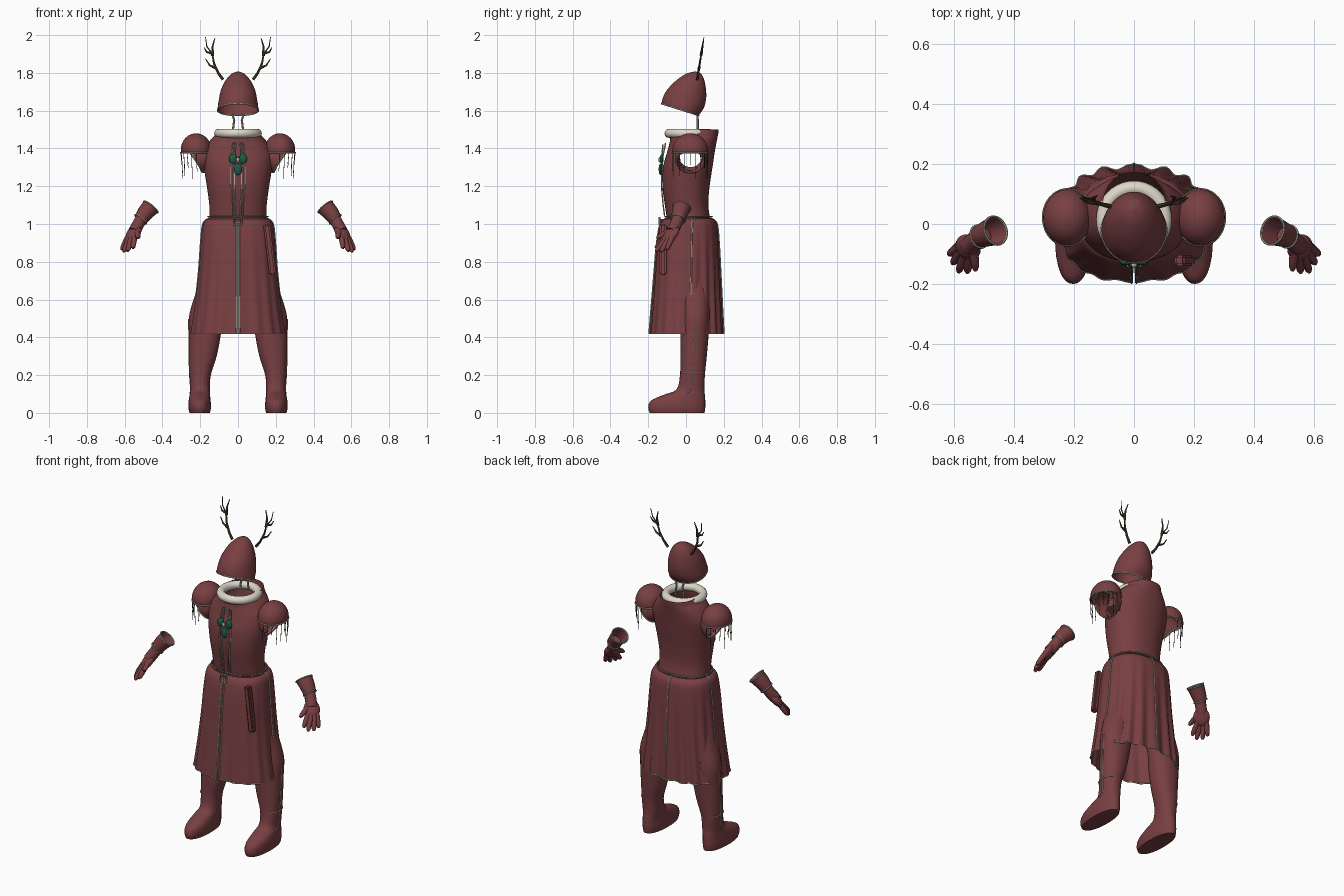
import bpy, bmesh, math
from mathutils import Vector, Matrix

if "Cube" in bpy.data.objects:
    bpy.data.objects.remove(bpy.data.objects["Cube"])


def material(name, rgb):
    m = bpy.data.materials.new(name)
    m.use_nodes = True
    m.diffuse_color = (*rgb, 1)
    m.node_tree.nodes["Principled BSDF"].inputs["Base Color"].default_value = (*rgb, 1)
    return m


RED = material("maroon cloth", (0.19, 0.05, 0.054))
CREAM = material("cream fur", (0.72, 0.68, 0.57))
TRIM = material("pale trim", (0.42, 0.40, 0.31))
HORN = material("antler brown", (0.09, 0.06, 0.035))
GREEN = material("green gem", (0.01, 0.11, 0.07))
DARK = material("dark thread", (0.05, 0.035, 0.03))


def add(name, mesh, mat):
    ob = bpy.data.objects.new(name, mesh)
    bpy.context.collection.objects.link(ob)
    mesh.materials.clear()
    mesh.materials.append(mat)
    return ob


def finish(name, bm, mat):
    bmesh.ops.recalc_face_normals(bm, faces=bm.faces)
    mesh = bpy.data.meshes.new(name)
    bm.to_mesh(mesh)
    bm.free()
    return add(name, mesh, mat)


def ring_point(row, a, e=2.0):
    """Point at angle a (0 = front) on a row of z, centre x, half width, front y, back y."""
    z, cx, rx, yf, yb = row
    power = lambda v: math.copysign(abs(v) ** (2 / e), v)
    return Vector((cx + rx * power(math.sin(a)),
                   (yf + yb) / 2 - (yb - yf) / 2 * power(math.cos(a)), z))


def smooth_rows(rows, steps):
    """Refine rows with a Catmull-Rom curve."""
    out = []
    for i in range(len(rows) - 1):
        p = [rows[max(0, min(len(rows) - 1, i + k))] for k in (-1, 0, 1, 2)]
        for s in range(steps):
            t = s / steps
            out.append([b + 0.5 * t * (c - a + t * (2*a - 5*b + 4*c - d + t * (3*(b - c) + d - a)))
                        for a, b, c, d in zip(*p)])
    return out + [list(rows[-1])]


def loft(rows, n=48, e=2.0, span=None, caps=False, point=None):
    bm = bmesh.new()
    a0, a1 = span or (0, 2 * math.pi)
    count = n + 1 if span else n
    point = point or (lambda r, a: ring_point(r, a, e))
    rings = [[bm.verts.new(point(r, a0 + (a1 - a0) * i / n)) for i in range(count)] for r in rows]
    for lo, hi in zip(rings, rings[1:]):
        for i in range(n):
            j = (i + 1) % count
            bm.faces.new((lo[i], lo[j], hi[j], hi[i]))
    if caps:
        bm.faces.new(rings[0])
        bm.faces.new(rings[-1])
    return bm


def tube(name, pts, radius, mat, radii=None, cyclic=False, caps=True, sides=1):
    cu = bpy.data.curves.new(name, "CURVE")
    cu.dimensions = "3D"
    cu.bevel_depth, cu.bevel_resolution, cu.use_fill_caps = radius, sides, caps
    sp = cu.splines.new("POLY")
    sp.points.add(len(pts) - 1)
    for i, p in enumerate(pts):
        sp.points[i].co = (*p, 1)
        sp.points[i].radius = radii[i] if radii else 1
    sp.use_cyclic_u = cyclic
    tmp = bpy.data.objects.new("tmp", cu)
    bpy.context.collection.objects.link(tmp)
    bpy.context.view_layer.update()
    mesh = bpy.data.meshes.new_from_object(tmp.evaluated_get(bpy.context.evaluated_depsgraph_get()))
    bpy.data.objects.remove(tmp)
    return add(name, mesh, mat)


def ball(name, matrix, mat, seg=24, cut=None):
    bm = bmesh.new()
    bmesh.ops.create_uvsphere(bm, u_segments=seg, v_segments=seg // 2, radius=1, matrix=matrix)
    if cut:
        bmesh.ops.bisect_plane(bm, geom=bm.verts[:] + bm.edges[:] + bm.faces[:], plane_co=(0, 0, cut),
                               plane_no=(0, 0, 1), clear_inner=True)
    return finish(name, bm, mat)


def scaled(loc, size):
    return Matrix.Translation(loc) @ Matrix.Diagonal((*size, 1))


# Torso shell, with open neck and arm holes
torso = smooth_rows([(1.02, 0, .152, -.10, .13), (1.1, 0, .152, -.112, .118), (1.2, 0, .165, -.125, .125),
                     (1.3, 0, .18, -.122, .14), (1.38, 0, .182, -.10, .152), (1.44, 0, .15, -.085, .163),
                     (1.475, 0, .118, -.085, .17), (1.5, 0, .105, -.08, .173)], 6)
bm = loft(torso, 80, 2.2)
hole = [f for f in bm.faces for c in [f.calc_center_median()]
        if ((c.y - .025) / .058) ** 2 + ((c.z - 1.34) / .055) ** 2 < 1 and abs(c.x) > .1]
bmesh.ops.delete(bm, geom=hole, context="FACES")
finish("torso", bm, RED)

# Fur collar
turns = [2 * math.pi * i / 40 for i in range(40)]
tube("fur_collar", [(.102 * math.sin(a), .015 - .105 * math.cos(a), 1.48) for a in turns],
     .024, CREAM, cyclic=True, sides=4)

# Skirt: two front panels and a pleated back panel
skirt = smooth_rows([(1.03, 0, .155, -.105, .135), (1.0, 0, .185, -.135, .163), (.9, 0, .197, -.153, .172),
                     (.75, 0, .208, -.165, .178), (.58, 0, .227, -.178, .184), (.42, 0, .25, -.19, .19)], 5)


def skirt_point(row, a, grow=0.0):
    p = ring_point(row, a, 2.4)
    t = (1.03 - row[0]) / .61
    fold = (.009 if math.cos(a) < 0 else .004) * t * math.cos(18 * a)
    out = Vector((math.sin(a), -math.cos(a), 0))
    return p + out * (fold + grow)


SLIT, SIDE = .012, 1.65
panels = {"front_left_skirt": (SLIT, SIDE), "back_skirt": (SIDE, 2 * math.pi - SIDE),
          "front_right_skirt": (2 * math.pi - SIDE, 2 * math.pi - SLIT)}
for name, (a0, a1) in panels.items():
    finish(name, loft(skirt, 64 if "back" in name else 36, span=(a0, a1), point=skirt_point), RED)
    hem = [skirt_point(skirt[-1], a0 + (a1 - a0) * i / 50) for i in range(51)]
    tube(name + "_hem", hem, .0035, TRIM)
for a in (SLIT + .004, SIDE, math.pi, -SIDE, -SLIT - .004):
    tube("skirt_seam", [skirt_point(r, a, .002) for r in skirt], .004, TRIM)

# Belt and square buckle
belt = [(1.015, 0, .16, -.112, .138), (1.035, 0, .16, -.112, .138)]
finish("belt", loft(belt, 48, 2.3), RED)
for z in (1.012, 1.04):
    tube("belt_trim", [ring_point((z, 0, .16, -.112, .139), a, 2.3) for a in turns], .0035, TRIM, cyclic=True)
tube("buckle", [(x, -.14, 1.015 + z) for x, z in ((-.02, -.02), (.02, -.02), (.02, .02), (-.02, .02))],
     .005, TRIM, cyclic=True)
tube("buckle_strap", [(0, -.105, 1.015), (0, -.136, 1.015)], .014, RED)

# Hanging belt flap
bm = bmesh.new()
bmesh.ops.create_cube(bm, size=1, matrix=Matrix.Translation((.168, -.122, .865))
                      @ Matrix.Rotation(-.12, 4, "Y") @ Matrix.Diagonal((.036, .036, .27, 1)))
bmesh.ops.bevel(bm, geom=bm.edges[:], offset=.008, segments=2, affect="EDGES")
finish("belt_flap", bm, RED)

# Chest ribbons and green clasp
for s in (1, -1):
    for x in (.018, .036):
        tube("chest_ribbon", [(s * x * .8, -.108, 1.43), (s * x, -.124, 1.35), (s * x, -.13, 1.2),
                              (s * x * .8, -.121, 1.1), (s * x * .8, -.113, 1.04)], .0035, TRIM)
    ball("clasp_leaf", scaled((s * .027, -.128, 1.345), (.022, .01, .026)), GREEN, 12)
    tube("clasp_hook", [(s * .012, -.13, 1.33), (s * .03, -.125, 1.39), (s * .01, -.122, 1.42)], .004, TRIM)
ball("clasp_drop", scaled((0, -.135, 1.29), (.022, .01, .032)), GREEN, 12)
ball("clasp_stone", scaled((0, -.138, 1.34), (.01, .008, .014)), TRIM, 12)

# Helmet, cut along a rising front rim
helmet = smooth_rows([(1.807, 0, .004, .044, .052), (1.795, 0, .034, 0, .08), (1.76, 0, .066, -.052, .097),
                      (1.71, 0, .09, -.1, .106), (1.66, 0, .101, -.125, .106), (1.61, 0, .108, -.13, .092),
                      (1.56, 0, .106, -.12, .055)], 6)
bm = loft(helmet)
bm.faces.new([v for v in bm.verts if v.co.z > 1.8069])
cut = bmesh.ops.bisect_plane(bm, geom=bm.verts[:] + bm.edges[:] + bm.faces[:], plane_co=(0, -.13, 1.637),
                             plane_no=(0, .06, .19), clear_inner=True)["geom_cut"]
rim = sorted((v.co.copy() for v in cut if isinstance(v, bmesh.types.BMVert)),
             key=lambda p: math.atan2(p.x, p.y + .03))
finish("helmet", bm, RED)
tube("helmet_trim", rim, .004, TRIM, cyclic=True)

for s in (1, -1):
    V = lambda x, y, z: Vector((s * x, y, z))
    tube("neck_strap", [V(.03, .06, 1.58), V(.02, .062, 1.55), V(.028, .062, 1.49)], .006, TRIM)

    # Antlers
    def horn(pts):
        n = len(pts) - 1
        tube("antler", [V(x, .06 + (z - 1.77) * .16, z) for x, z in pts], .008, HORN,
             [1 - .75 * i / n for i in range(n + 1)], sides=2)
    horn([(.08, 1.765), (.105, 1.8), (.127, 1.85), (.136, 1.9), (.165, 1.94), (.172, 1.99)])
    horn([(.116, 1.825), (.15, 1.84), (.172, 1.875)])
    horn([(.134, 1.89), (.135, 1.94), (.122, 1.985)])
    horn([(.14, 1.905), (.165, 1.91), (.18, 1.935)])

    # Shoulder cap, open sleeve and fringe
    ball("shoulder_cap", scaled(V(.222, .022, 1.392), (.081, .094, .088)), RED, 40, 1.376)
    edge = [V(.222 + .081 * math.sin(a), .022 - .094 * math.cos(a), 1.378) for a in turns]
    tube("cap_trim", edge, .004, TRIM, cyclic=True)
    tube("sleeve", [V(.16, .024, 1.36), V(.195, .024, 1.35), V(.225, .024, 1.335)], .075, RED,
         [.82, .95, 1], caps=False, sides=8)
    axis = Vector((s * .57, 0, .82))
    tube("sleeve_trim", [V(.225, .024, 1.335) + .076 * (axis * math.sin(a) + Vector((0, math.cos(a), 0)))
                         for a in turns], .004, TRIM, cyclic=True)
    for i in range(11):
        p = edge[i * 2]
        drop = .1 + .04 * math.sin(i * 2.3)
        tube("fringe", [p, p + Vector((-s * .006, 0, -drop))], .0016, DARK)

    # Legs with boots
    leg = smooth_rows([(0, .203, .054, -.192, .098), (.03, .203, .06, -.2, .102), (.065, .203, .058, -.185, .102),
                       (.095, .202, .054, -.12, .1), (.125, .2, .051, -.05, .097), (.2, .2, .056, -.032, .1),
                       (.3, .186, .073, -.03, .11), (.42, .175, .085, -.03, .12), (.53, .166, .09, -.025, .125),
                       (.72, .115, .085, -.05, .12), (.95, .09, .08, -.06, .11)], 4)
    leg = [(z, s * x, r, f, b) for z, x, r, f, b in leg]
    finish("leg", loft(leg, 32, 2.2, caps=True), RED)
    tube("boot_seam", [ring_point(r, s * math.pi / 2, 2.2) for r in leg if .1 < r[0] < .5], .003, TRIM)
    tube("boot_strap", [ring_point((.21, s * .199, .0585, -.034, .102), s * (.5 + i * .1), 2.2)
                        for i in range(22)], .003, TRIM)

    # Gloves: open cuff, palm and five fingers
    cuff = [V(.462, -.022, 1.09), V(.49, -.032, 1.06), V(.515, -.042, 1.025)]
    tube("glove_cuff", cuff, .046, RED, [1.05, .95, .8], caps=False, sides=6)
    d = (cuff[2] - cuff[0]).normalized()
    u = d.cross(Vector((0, 1, 0))).normalized()
    w = d.cross(u)
    for c, r in ((cuff[0], .048), (cuff[2], .038)):
        tube("cuff_trim", [c + r * (u * math.cos(a) + w * math.sin(a)) for a in turns], .004, TRIM, cyclic=True)
    tube("glove_wrist", [V(.505, -.038, 1.04), V(.53, -.055, .995), V(.55, -.075, .96)], .032, RED, sides=6)
    down = V(.04, -.05, -.08).normalized()
    flat = down.cross(V(.06, .06, 0)).normalized()
    spread = flat.cross(down)
    frame = Matrix((spread, flat, down)).transposed().to_4x4()
    ball("glove_palm", Matrix.Translation(V(.553, -.078, .95)) @ frame
         @ Matrix.Diagonal((.046, .025, .054, 1)), RED)
    fingers = [((.548, -.105, .93), (.556, -.162, .872)), ((.565, -.105, .92), (.585, -.16, .856)),
               ((.578, -.092, .92), (.605, -.132, .852)), ((.585, -.075, .925), (.617, -.102, .864)),
               ((.535, -.085, .965), (.528, -.155, .925))]
    for a, b in fingers:
        a, b = V(*a), V(*b)
        tube("glove_finger", [a, a.lerp(b, .5), a.lerp(b, .85), b], .0145, RED, [1.1, 1, .85, .45], sides=4)

# Smooth shading with sharp creases kept
meshes = [o for o in bpy.context.scene.objects if o.type == "MESH"]
for o in meshes:
    o.select_set(True)
bpy.context.view_layer.objects.active = meshes[0]
bpy.ops.object.shade_smooth_by_angle(angle=math.radians(40))
